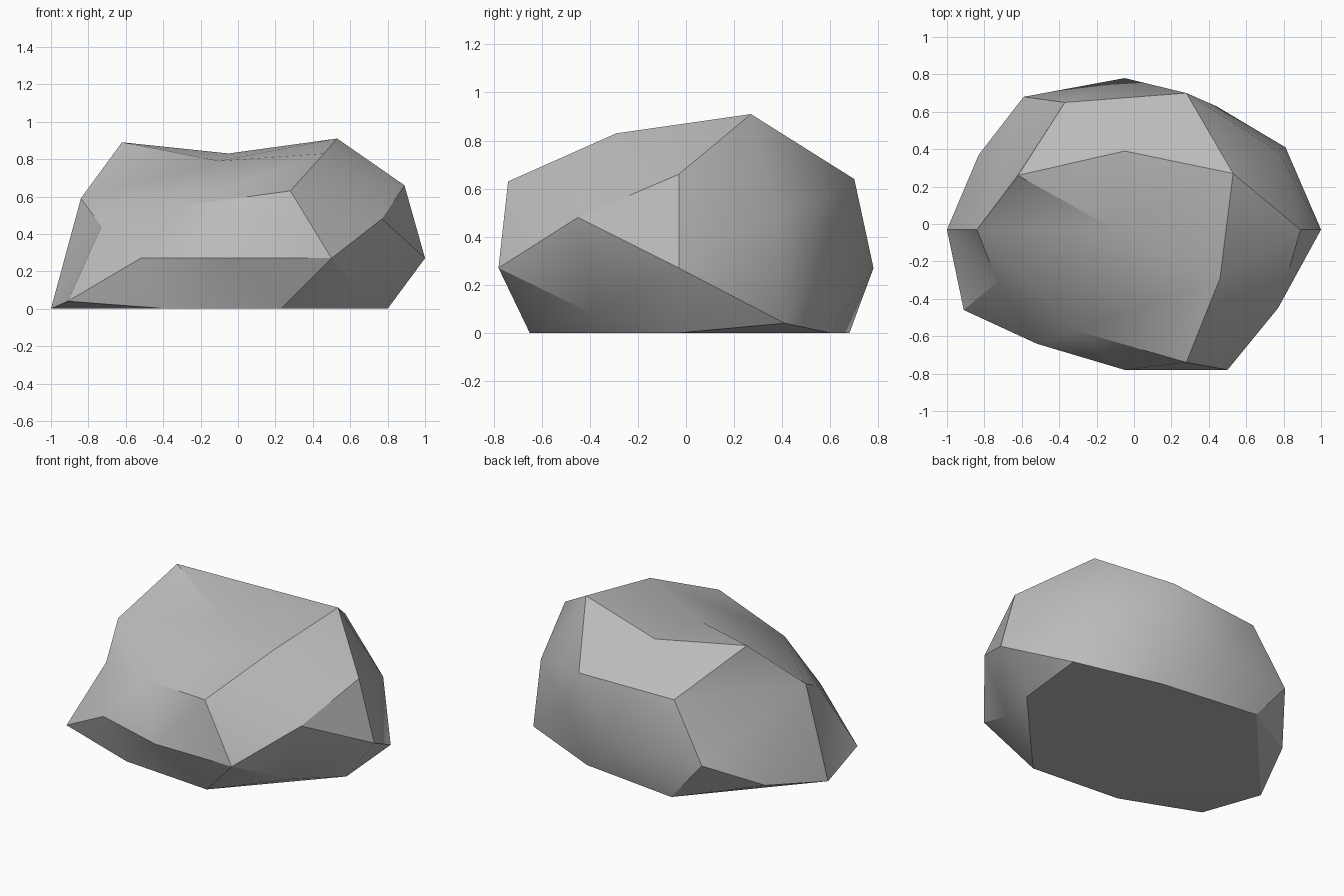
import bpy
import bmesh
import math
from mathutils import Vector

cube = bpy.data.objects.get("Cube")
if cube:
    bpy.data.objects.remove(cube, do_unlink=True)

# Corner points of the boulder, grouped by the band they belong to
CROWN = [(-.62, .26, .89), (-.05, .39, .83), (.53, .27, .91), (.46, -.29, .83), (-.1, -.03, .79)]
SHOULDER = [(-.84, -.03, .59), (-.73, -.31, .44), (-.31, -.57, .55), (.28, -.74, .63),
            (.77, -.45, .48), (.89, -.03, .66), (.77, .39, .48), (.28, .7, .64), (-.37, .65, .62)]
GIRTH = [(1, -.03, .27), (.44, .63, .35), (-.05, .78, .27), (-.59, .68, .26),
         (-.52, -.64, .27), (-.05, -.78, .27), (.5, -.78, .27)]
FOOT = [(.8, -.03, 0), (.81, .41, .04), (.29, .6, 0), (-.37, .68, 0), (-.83, .37, .08),
        (-1, -.03, 0), (-.91, -.46, .04), (-.38, -.6, 0), (.23, -.65, 0), (.65, -.39, .08)]
CORE = Vector((0, 0, .3))
RADII = Vector((1, .8, .62))


def flat_material(name, colour):
    mat = bpy.data.materials.new(name)
    mat.use_nodes = True
    mat.diffuse_color = colour
    shader = next(n for n in mat.node_tree.nodes if n.type == 'BSDF_PRINCIPLED')
    shader.inputs["Base Color"].default_value = colour
    return mat


def on_sphere(point):
    """Direction of a corner from the core, with the boulder's flattening undone."""
    offset = point - CORE
    return Vector([o / r for o, r in zip(offset, RADII)]).normalized()


def build_boulder(name, corners, material):
    # Skin the corners as a round ball, so that dents stay connected
    bm = bmesh.new()
    verts = [bm.verts.new(on_sphere(p)) for p in corners]
    bmesh.ops.convex_hull(bm, input=verts)
    bmesh.ops.recalc_face_normals(bm, faces=bm.faces)
    # Pull each corner to its weathered position
    for vert, corner in zip(verts, corners):
        vert.co = corner
    # Merge facets that are flat
    bmesh.ops.dissolve_limit(bm, angle_limit=math.radians(1), verts=bm.verts, edges=bm.edges)
    mesh = bpy.data.meshes.new(name)
    bm.to_mesh(mesh)
    bm.free()
    mesh.materials.append(material)
    obj = bpy.data.objects.new(name, mesh)
    bpy.context.collection.objects.link(obj)
    return obj


# Boulder with soft facets and crisp ridges
stone_grey = flat_material("stone_grey", (.5, .5, .5, 1))
boulder = build_boulder("boulder", [Vector(p) for p in CROWN + SHOULDER + GIRTH + FOOT], stone_grey)
bpy.ops.object.select_all(action='DESELECT')
boulder.select_set(True)
bpy.context.view_layer.objects.active = boulder
bpy.ops.object.shade_smooth_by_angle(angle=math.radians(30))
